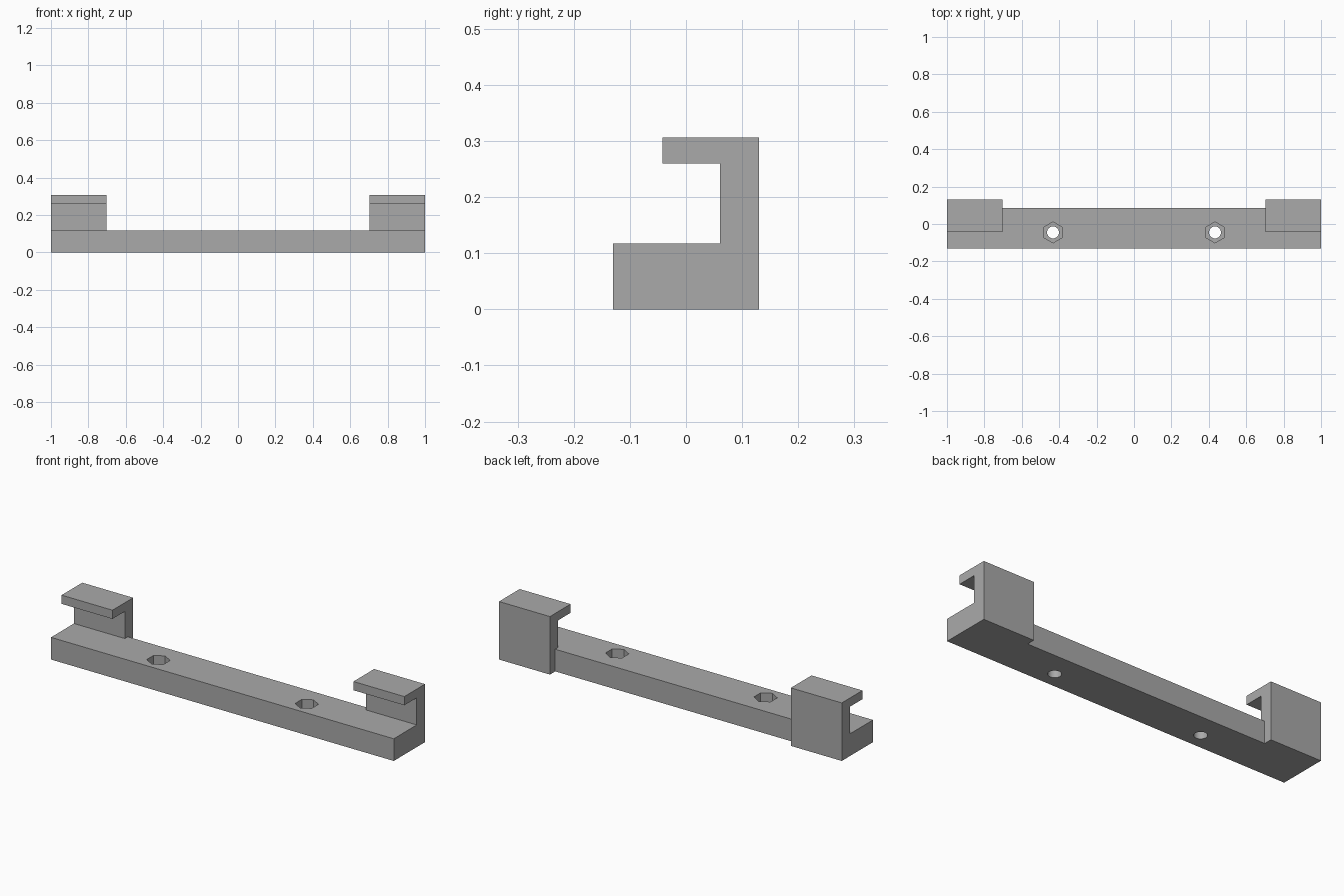
import bpy
import bmesh
from math import pi

cube = bpy.data.objects.get("Cube")
if cube:
    bpy.data.objects.remove(cube, do_unlink=True)

grey = bpy.data.materials.new("plain grey")
grey.use_nodes = True
grey.diffuse_color = (0.4, 0.4, 0.4, 1)
grey.node_tree.nodes["Principled BSDF"].inputs["Base Color"].default_value = (0.4, 0.4, 0.4, 1)


def extrude_profile(name, profile, x0, x1):
    """Closed solid from a (y, z) outline pulled along x."""
    bm = bmesh.new()
    face = bm.faces.new([bm.verts.new((x0, y, z)) for y, z in profile])
    ext = bmesh.ops.extrude_face_region(bm, geom=[face])
    moved = [v for v in ext["geom"] if isinstance(v, bmesh.types.BMVert)]
    bmesh.ops.translate(bm, vec=(x1 - x0, 0, 0), verts=moved)
    bmesh.ops.recalc_face_normals(bm, faces=bm.faces)
    mesh = bpy.data.meshes.new(name)
    bm.to_mesh(mesh)
    bm.free()
    mesh.materials.append(grey)
    obj = bpy.data.objects.new(name, mesh)
    bpy.context.collection.objects.link(obj)
    return obj


def prism(name, sides, radius, x, y, z0, z1):
    """Upright prism with a corner facing the back."""
    bpy.ops.mesh.primitive_cylinder_add(vertices=sides, radius=radius, depth=z1 - z0,
                                        location=(x, y, (z0 + z1) / 2))
    obj = bpy.context.object
    obj.name = name
    obj.data.materials.append(grey)
    return obj


def combine(target, tool, operation):
    """Apply a boolean and remove the tool."""
    mod = target.modifiers.new(operation, "BOOLEAN")
    mod.operation, mod.solver, mod.object = operation, "EXACT", tool
    bpy.context.view_layer.objects.active = target
    bpy.ops.object.modifier_apply(modifier=mod.name)
    bpy.data.objects.remove(tool, do_unlink=True)


FRONT, BACK, BAR_BACK = -0.13, 0.13, 0.086
BAR_TOP, LIP_BOTTOM, TOP = 0.117, 0.26, 0.306
WALL, LIP_FRONT, CLIP_INNER = 0.061, -0.042, 0.703

# Long mounting bar
bar = extrude_profile("mounting_bar", [(FRONT, 0), (BAR_BACK, 0), (BAR_BACK, BAR_TOP),
                                       (FRONT, BAR_TOP)], -1, 1)

# Hooked clips at both ends
hook = [(WALL, 0), (BACK, 0), (BACK, TOP), (LIP_FRONT, TOP),
        (LIP_FRONT, LIP_BOTTOM), (WALL, LIP_BOTTOM)]
for side in (-1, 1):
    x0, x1 = sorted((side * CLIP_INNER, side))
    combine(bar, extrude_profile("end_clip", hook, x0, x1), "UNION")

# Bolt holes with hexagonal nut pockets
for x in (-0.433, 0.433):
    combine(bar, prism("nut_pocket", 6, 0.056, x, -0.045, 0.058, 0.2), "DIFFERENCE")
    combine(bar, prism("bolt_hole", 32, 0.032, x, -0.045, -0.1, 0.2), "DIFFERENCE")

# Flat planes with smooth bolt hole walls
bpy.ops.object.select_all(action="DESELECT")
bar.select_set(True)
bpy.context.view_layer.objects.active = bar
bpy.ops.object.shade_smooth_by_angle(angle=pi / 6)
